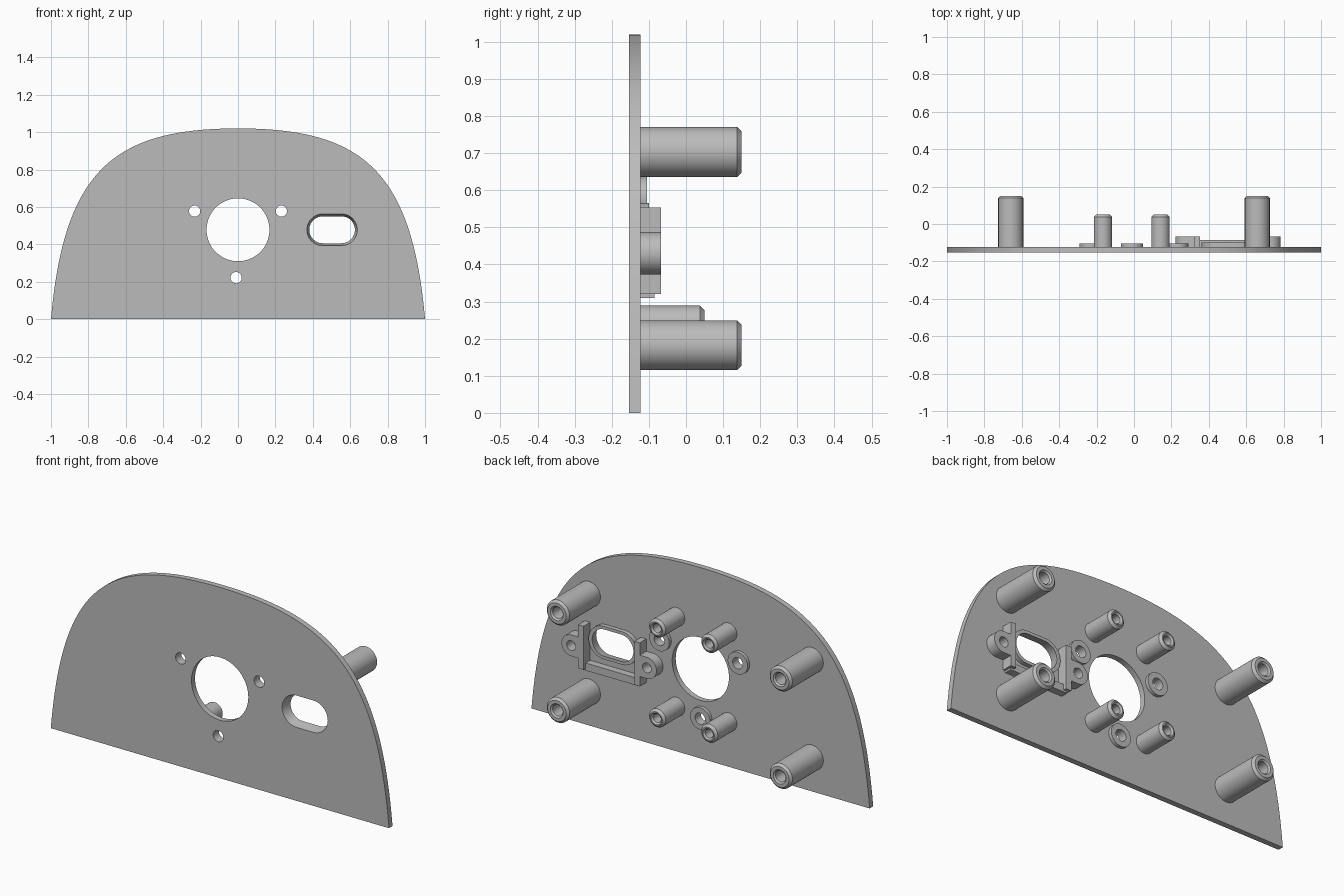
import bpy, bmesh
from math import sin, cos, pi
from mathutils import Vector
from mathutils.geometry import interpolate_bezier

cube = bpy.data.objects.get("Cube")
if cube:
    bpy.data.objects.remove(cube, do_unlink=True)

grey = bpy.data.materials.new("plain grey")
grey.use_nodes = True
COLOUR = (0.5, 0.5, 0.5, 1)
grey.diffuse_color = COLOUR
grey.node_tree.nodes["Principled BSDF"].inputs["Base Color"].default_value = COLOUR

FRONT, BACK = -0.153, -0.123   # faces of the panel
BRACKET = -0.068               # rear face of the bracket


def finish(obj):
    obj.data.materials.clear()
    obj.data.materials.append(grey)
    bpy.ops.object.select_all(action='DESELECT')
    obj.select_set(True)
    bpy.context.view_layer.objects.active = obj
    bpy.ops.object.shade_smooth_by_angle(angle=pi / 6)


def circle(x, z, r, n=48):
    return [(x + r * cos(2 * pi * i / n), z + r * sin(2 * pi * i / n)) for i in range(n)]


def stadium(x, z, half_w, r, n=24):
    """Long round-ended outline."""
    pts = []
    for side in (1, -1):
        for i in range(n + 1):
            a = -pi / 2 + pi * i / n
            pts.append((x + side * (half_w - r + r * cos(a)), z + side * r * sin(a)))
    return pts


def box_outline(x0, x1, z0, z1):
    return [(x0, z0), (x1, z0), (x1, z1), (x0, z1)]


def slab(name, loops, y0, y1):
    """Extrude an outline (first loop) with holes (other loops) along y."""
    curve = bpy.data.curves.new(name, 'CURVE')
    curve.dimensions = '2D'
    curve.fill_mode = 'BOTH'
    curve.extrude = (y1 - y0) / 2
    for loop in loops:
        s = curve.splines.new('POLY')
        s.points.add(len(loop) - 1)
        for p, (x, z) in zip(s.points, loop):
            p.co = (x, z, 0, 1)
        s.use_cyclic_u = True
    obj = bpy.data.objects.new(name, curve)
    bpy.context.collection.objects.link(obj)
    obj.location.y = (y0 + y1) / 2
    obj.rotation_euler.x = pi / 2
    bpy.ops.object.select_all(action='DESELECT')
    obj.select_set(True)
    bpy.context.view_layer.objects.active = obj
    bpy.ops.object.convert(target='MESH')
    finish(bpy.context.view_layer.objects.active)


def loft(name, sections, cap_end=False):
    """Skin a list of (outline, y) sections."""
    bm = bmesh.new()
    rings = [[bm.verts.new((x, y, z)) for x, z in pts] for pts, y in sections]
    for a, b in zip(rings, rings[1:]):
        for i in range(len(a)):
            j = (i + 1) % len(a)
            bm.faces.new((a[i], a[j], b[j], b[i]))
    if cap_end:
        bm.faces.new(rings[-1])
    bmesh.ops.recalc_face_normals(bm, faces=bm.faces)
    mesh = bpy.data.meshes.new(name)
    bm.to_mesh(mesh)
    bm.free()
    obj = bpy.data.objects.new(name, mesh)
    bpy.context.collection.objects.link(obj)
    finish(obj)


def post(name, x, z, r, tip, bore):
    """Chamfered standoff with a countersunk blind bore."""
    c = 0.012
    profile = [(r, BACK), (r, tip - c), (r - c, tip), (bore + 0.008, tip),
               (bore, tip - 0.008), (bore, BACK + 0.04)]
    loft(name, [(circle(x, z, q), y) for q, y in profile], cap_end=True)


# Domed panel with its openings
half = [(p.x, p.y) for p in interpolate_bezier(
    Vector((-1, 0)), Vector((-0.93, 0.8)), Vector((-0.66, 1.02)), Vector((0, 1.02)), 40)]
dome = half + [(-x, z) for x, z in reversed(half[:-1])]
SCREWS = [(-0.232, 0.578), (0.232, 0.578), (-0.01, 0.222)]
SX, SZ = 0.503, 0.478
slab("panel", [dome, circle(0, 0.478, 0.168, 80), stadium(SX, SZ, 0.135, 0.085)]
     + [circle(x, z, 0.03) for x, z in SCREWS], FRONT, BACK)

# Raised rings round the screw holes
for i, (x, z) in enumerate(SCREWS):
    slab(f"screw_ring_{i + 1}", [circle(x, z, 0.059), circle(x, z, 0.03)], BACK, -0.105)

# Tapered sleeve through the slot, with a raised lip behind
loft("slot_sleeve", [(stadium(SX, SZ, 0.135, 0.085), FRONT),
                     (stadium(SX, SZ, 0.122, 0.072), -0.1),
                     (stadium(SX, SZ, 0.143, 0.088), -0.1),
                     (stadium(SX, SZ, 0.143, 0.088), BACK)])

# Large corner posts and small inner posts
for side, sx in (("left", 1), ("right", -1)):
    for level, z_big, z_small in (("upper", 0.703, 0.72), ("lower", 0.182, 0.24)):
        post(f"large_post_{level}_{side}", sx * 0.659, z_big, 0.067, 0.15, 0.03)
        post(f"small_post_{level}_{side}", sx * 0.154 - 0.012, z_small, 0.049, 0.05, 0.023)

# Bracket round the slot: side walls, eared tabs and lower ledge
for side, s in (("left", 1), ("right", -1)):
    wall = sorted((SX + s * 0.15, SX + s * 0.182))
    slab(f"bracket_wall_{side}", [box_outline(*wall, 0.32, 0.553)], BACK, BRACKET)
    ex, ez, er = SX + s * 0.224, 0.43, 0.057
    ear = [(ex + s * er * cos(a), ez + er * sin(a))
           for a in (-pi / 2 + pi * i / 24 for i in range(25))]
    inner = SX + s * 0.182
    ear += [(inner, ez + er), (inner, ez - er)]
    slab(f"bracket_ear_{side}", [ear, circle(ex, ez, 0.026)], BACK, BRACKET)
slab("bracket_ledge", [box_outline(SX - 0.17, SX + 0.17, 0.31, 0.35)], BACK, -0.085)
